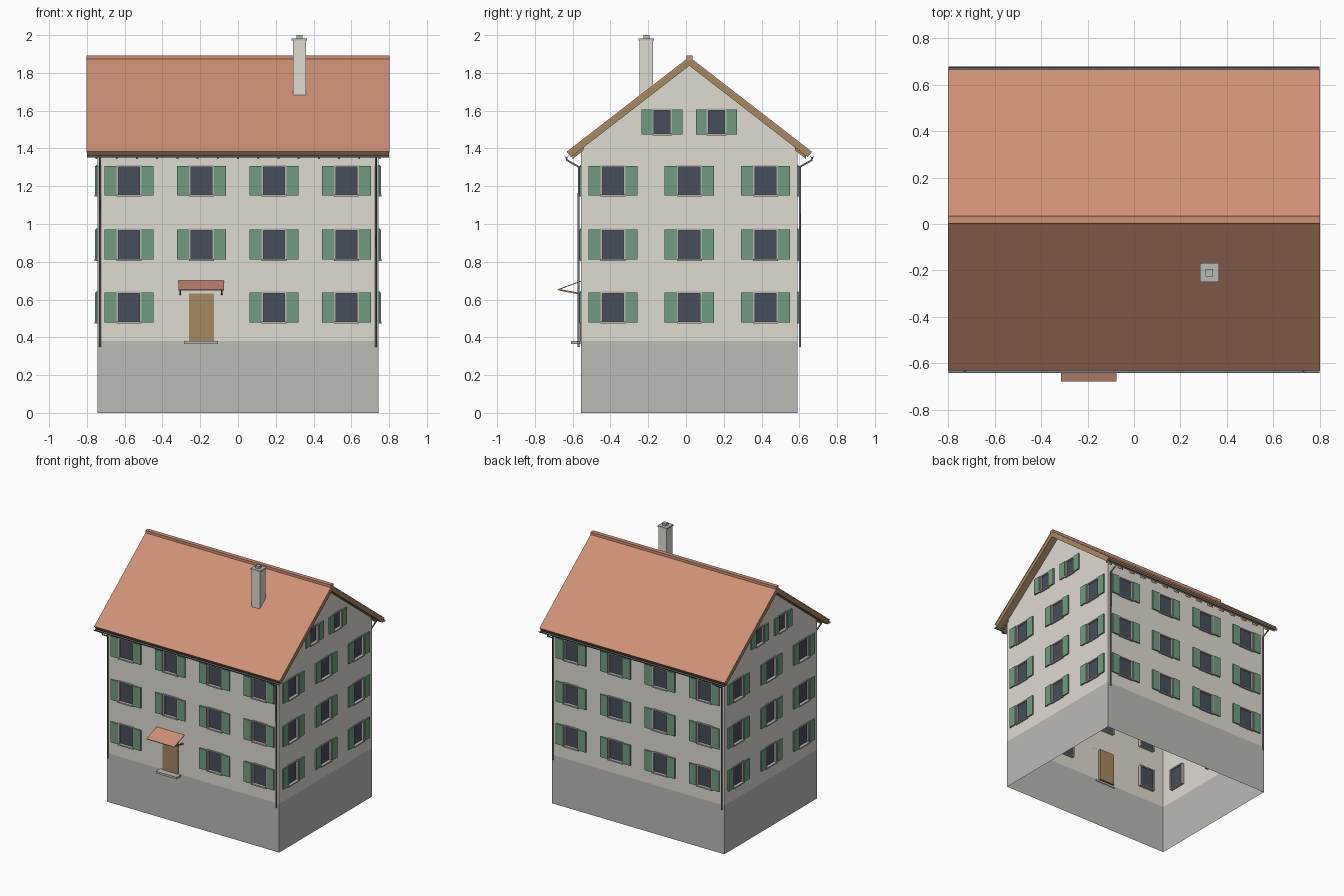
import bpy, bmesh, math
from mathutils import Matrix, Vector

if "Cube" in bpy.data.objects:
    bpy.data.objects.remove(bpy.data.objects["Cube"])

CY = 0.0175                  # ridge line / house centre in y
HX, HY = 0.745, 0.5725       # half width, half depth of walls
BASE, EAVE = 0.38, 1.395
RIDGE, K, REACH = 1.885, 0.7735, 0.649   # roof top, slope, horizontal reach
COS, SIN = 1 / math.hypot(1, K), K / math.hypot(1, K)
THICK = 0.037
UNDER = RIDGE - THICK / COS  # underside height at the ridge


def material(name, rgb):
    m = bpy.data.materials.new(name)
    m.diffuse_color = (*[(c / 255) ** 2.2 for c in rgb], 1)
    m.use_nodes = True
    m.node_tree.nodes["Principled BSDF"].inputs["Base Color"].default_value = m.diffuse_color
    return m


PLASTER = material("plaster", (222, 218, 208))
STONE = material("stone", (186, 185, 181))
GREEN = material("green_paint", (112, 155, 128))
GLASS = material("dark_glass", (72, 80, 92))
TRIM = material("trim", (182, 178, 176))
TILE = material("clay_tile", (205, 143, 118))
WOOD = material("wood", (165, 135, 98))
METAL = material("metal", (120, 120, 120))


def finish(name, bm, mat, matrix=None):
    if matrix:
        bm.transform(matrix)
    me = bpy.data.meshes.new(name)
    bm.to_mesh(me)
    bm.free()
    me.materials.append(mat)
    ob = bpy.data.objects.new(name, me)
    bpy.context.collection.objects.link(ob)
    return ob


def add_box(bm, x0, x1, y0, y1, z0, z1):
    m = Matrix.Translation(((x0 + x1) / 2, (y0 + y1) / 2, (z0 + z1) / 2))
    m = m @ Matrix.Diagonal((x1 - x0, y1 - y0, z1 - z0, 1))
    bmesh.ops.create_cube(bm, size=1, matrix=m)


def box(name, mat, *dims):
    bm = bmesh.new()
    add_box(bm, *dims)
    return finish(name, bm, mat)


def add_prism(bm, pts, x0, x1):
    """Extrude a (distance, z) profile along x."""
    face = bm.faces.new([bm.verts.new((x0, p[0], p[1])) for p in pts])
    ext = bmesh.ops.extrude_face_region(bm, geom=[face])["geom"]
    bmesh.ops.translate(bm, verts=[v for v in ext if isinstance(v, bmesh.types.BMVert)],
                        vec=(x1 - x0, 0, 0))
    bmesh.ops.recalc_face_normals(bm, faces=bm.faces)


def both_slopes(name, mat, prisms):
    """Make prisms on the front and back roof side."""
    for side, angle in (("front", math.pi), ("back", 0)):
        bm = bmesh.new()
        for pts, x0, x1 in prisms:
            add_prism(bm, pts, x0, x1)
        finish(f"{side}_{name}", bm, mat,
               Matrix.Translation((0, CY, 0)) @ Matrix.Rotation(angle, 4, 'Z'))


def wall_side(name, half, dist, angle, windows, gable):
    """One wall with holes, frames, panes and shutters, built facing -y then turned."""
    mx = Matrix.Translation((0, CY, 0)) @ Matrix.Rotation(angle, 4, 'Z')
    top = UNDER if gable else EAVE
    holes = [(u - hw + .004, u + hw - .004, z0 + .004, z1 - .004)
             for u, z0, z1, hw, sw in windows]
    us = sorted({-half, half, *[e for h in holes for e in h[:2]]})
    zs = sorted({BASE, top, *[e for h in holes for e in h[2:]]})
    bm = bmesh.new()
    for a, b in zip(us, us[1:]):
        for c, d in zip(zs, zs[1:]):
            mu, mz = (a + b) / 2, (c + d) / 2
            if not any(h[0] < mu < h[1] and h[2] < mz < h[3] for h in holes):
                bm.faces.new([bm.verts.new((u, -dist, z))
                              for u, z in ((a, c), (b, c), (b, d), (a, d))])
    bmesh.ops.remove_doubles(bm, verts=bm.verts, dist=1e-5)
    if gable:
        for s in (-1, 1):
            bmesh.ops.bisect_plane(bm, geom=bm.verts[:] + bm.edges[:] + bm.faces[:],
                                   plane_co=(0, -dist, top), plane_no=(s * K, 0, 1),
                                   clear_outer=True)
    finish(name + "_wall", bm, PLASTER, mx)

    frames, panes, shutters = bmesh.new(), bmesh.new(), bmesh.new()
    y0, y1, t = -dist - .006, -dist + .025, .010
    for u, z0, z1, hw, sw in windows:
        for s in (-1, 1):
            e = sorted((u + s * hw, u + s * (hw - t)))
            add_box(frames, *e, y0, y1, z0, z1)
            e = sorted((u + s * hw, u + s * (hw + sw)))
            add_box(shutters, *e, -dist - .011, -dist - .001, z0 + .006, z1 - .005)
        add_box(frames, u - hw + t, u + hw - t, y0, y1, z1 - t, z1)
        add_box(frames, u - hw, u + hw, y0 - .008, y1, z0, z0 + t)   # sill
        add_box(panes, u - hw + t, u + hw - t, -dist + .010, -dist + .016, z0 + t, z1 - t)
    finish(name + "_window_frames", frames, TRIM, mx)
    finish(name + "_window_panes", panes, GLASS, mx)
    finish(name + "_shutters", shutters, GREEN, mx)


# Walls and windows
ROWS = [(.473, .643), (.805, .975), (1.145, 1.312)]
COLS = [-.577, -.193, .191, .575]
long_windows = [(u, *r, .066, .064) for r in ROWS for u in COLS]
end_windows = [(u, *r, .066, .064) for r in ROWS for u in (-.404, 0, .404)]
end_windows += [(u, 1.469, 1.611, .052, .056) for u in (-.144, .144)]
front_windows = [w for w in long_windows if not (w[0] == COLS[1] and w[1] == ROWS[0][0])]
wall_side("front", HX, HY, 0, front_windows, False)
wall_side("back", HX, HY, math.pi, long_windows, False)
wall_side("right", HY, HX, math.pi / 2, end_windows, True)
wall_side("left", HY, HX, -math.pi / 2, end_windows, True)

# Open-bottomed foundation
bm = bmesh.new()
add_box(bm, -HX, HX, CY - HY, CY + HY, 0, BASE)
bmesh.ops.delete(bm, geom=[f for f in bm.faces if abs(f.normal.z) > .5], context='FACES')
finish("foundation", bm, STONE)


# Roof: tile layer over boards, with rafter tails and gutters
def layer(t0, t1):
    tip = RIDGE - K * REACH
    return [(0, RIDGE - t0 / COS), (REACH - t0 * SIN, tip - t0 * COS),
            (REACH - t1 * SIN, tip - t1 * COS), (0, RIDGE - t1 / COS)]


both_slopes("roof_tiles", TILE, [(layer(0, .006), -.802, .802)])
both_slopes("roof_boards", WOOD, [(layer(.006, THICK), -.8, .8)])
tail = [(d, UNDER - K * d - h) for d, h in ((.56, 0), (.618, 0), (.618, .016), (.56, .016))]
both_slopes("rafter_tails", WOOD,
            [(tail, i * .107 - .005, i * .107 + .005) for i in range(-7, 8)])
arc = [math.pi + math.pi * i / 6 for i in range(7)]
gutter = [(.650 + r * math.cos(a), 1.362 + r * math.sin(a))
          for r, seq in ((.011, arc), (.009, arc[::-1])) for a in seq]
both_slopes("gutter", METAL, [(gutter, -.8, .8)])
bm = bmesh.new()
add_prism(bm, [(CY - .016, 1.868), (CY - .016, 1.893), (CY + .016, 1.893), (CY + .016, 1.868)],
          -.802, .802)
finish("ridge_cap", bm, TILE)

# Downpipes
for side, s in (("front", -1), ("back", 1)):
    for end, x in (("left", -.73), ("right", .73)):
        cu = bpy.data.curves.new(f"{side}_{end}_downpipe", 'CURVE')
        cu.dimensions = '3D'
        cu.bevel_depth, cu.bevel_resolution, cu.use_fill_caps = .006, 1, True
        sp = cu.splines.new('POLY')
        sp.points.add(3)
        path = [(.650, 1.354), (.648, 1.338), (.586, 1.303), (.586, .35)]
        for p, (d, z) in zip(sp.points, path):
            p.co = (x, CY + s * d, z, 1)
        cu.materials.append(METAL)
        bpy.context.collection.objects.link(bpy.data.objects.new(cu.name, cu))

# Chimney
box("chimney_stack", PLASTER, .29, .36, -.245, -.175, 1.62, 1.972)
box("chimney_cap", STONE, .284, .366, -.251, -.169, 1.972, 1.982)
box("chimney_pot", STONE, .309, .341, -.226, -.194, 1.982, 2.0)

# Entrance
F = CY - HY
box("front_door", WOOD, -.26, -.127, F - .006, F + .02, BASE, .632)
box("door_step", STONE, -.285, -.105, F - .053, F + .005, .365, .381)
bm = bmesh.new()
add_prism(bm, [(-.68, .654), (F, .700), (F, .695), (-.68, .649)], -.315, -.075)
finish("door_canopy", bm, TILE)
bm = bmesh.new()
for x in (-.305, -.085):
    add_prism(bm, [(-.675, .657), (F, .634), (F, .625), (-.675, .648)], x - .004, x + .004)
finish("canopy_brackets", bm, WOOD)
